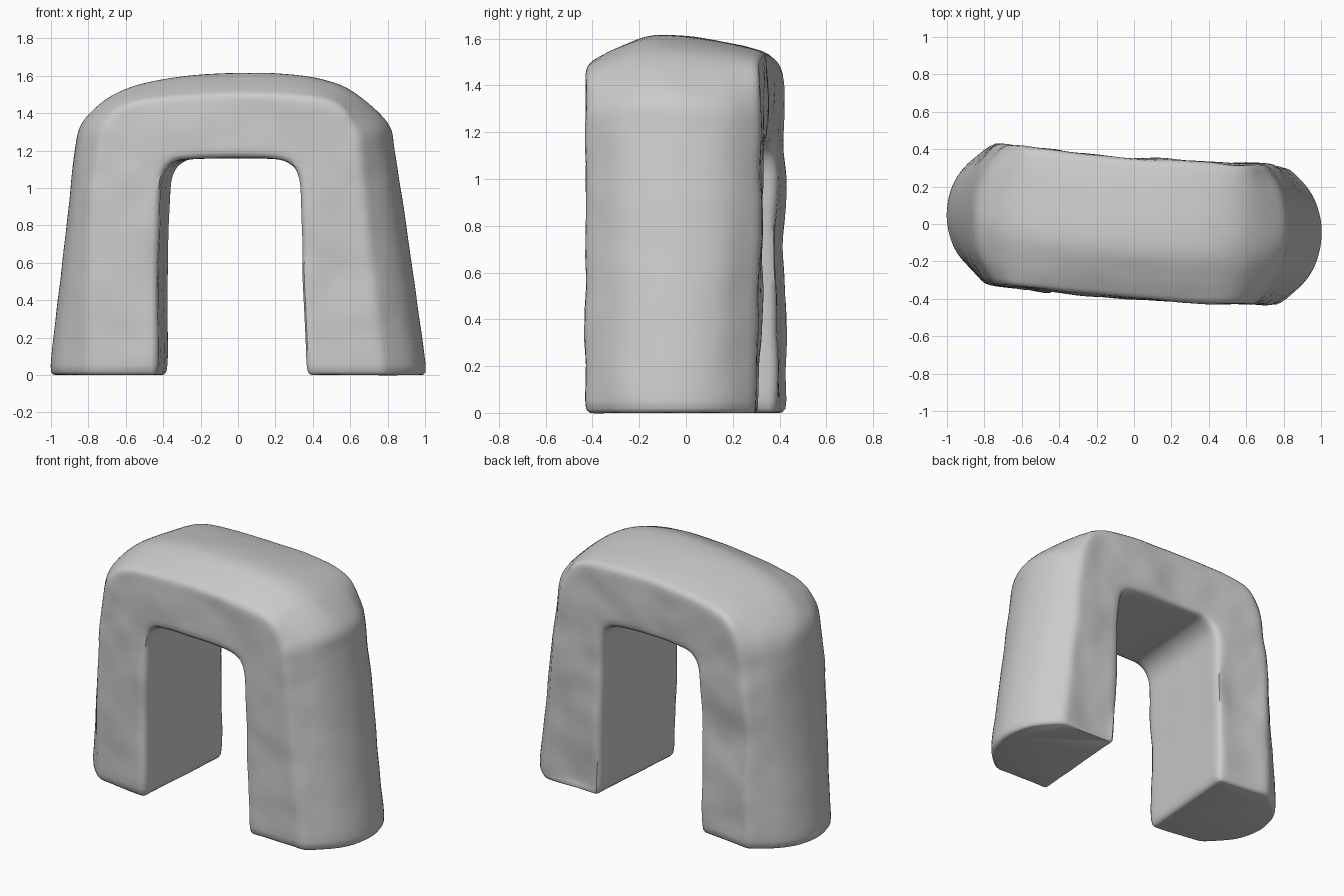
import bpy, bmesh, math
from mathutils import Vector, Matrix, noise

cube = bpy.data.objects.get("Cube")
if cube:
    bpy.data.objects.remove(cube)

# Stations from one foot over the crown to the other: inner edge, shoulder edge, outer ridge (x, z)
stations = [((-.4, 0), (-.78, 0), (-1.012, 0)),
            ((-.4, .5), (-.775, .5), (-.955, .5)),
            ((-.39, .9), (-.77, .9), (-.905, .9)),
            ((-.375, 1.06), (-.74, 1.15), (-.88, 1.17)),
            ((-.31, 1.14), (-.69, 1.35), (-.81, 1.38)),
            ((-.2, 1.155), (-.52, 1.46), (-.53, 1.555)),
            ((0, 1.16), (0, 1.5), (0, 1.617)),
            ((.2, 1.155), (.5, 1.47), (.51, 1.568)),
            ((.3, 1.13), (.65, 1.32), (.79, 1.37)),
            ((.35, 1.06), (.68, 1.17), (.84, 1.2)),
            ((.365, .9), (.71, .9), (.885, .9)),
            ((.375, .5), (.75, .5), (.945, .5)),
            ((.393, 0), (.805, 0), (1.015, 0))]
DEPTH = .378

# Hollows worn into the stone: centre, radius, depth
hollows = [(Vector((.6, .37, .1)), .25, .035),
           (Vector((-.6, .37, .65)), .2, .03),
           (Vector((.5, -.37, .5)), .18, .015)]


def curve_through(points, steps):
    """Smooth open curve that passes through every point."""
    ends = [2 * points[0] - points[1]] + points + [2 * points[-1] - points[-2]]
    path = []
    for a, b, c, d in zip(ends, ends[1:], ends[2:], ends[3:]):
        for k in range(steps):
            t = k / steps
            path.append(.5 * (2 * b + (c - a) * t + (2 * a - 5 * b + 4 * c - d) * t ** 2
                              + (3 * b - a - 3 * c + d) * t ** 3))
    return path + [points[-1]]


def straight(a, b, steps):
    return [a.lerp(b, k / steps) for k in range(steps)]


def section(inner, shoulder, ridge):
    """Flat inner, front and back faces; the outer face is round on the legs, pitched on the crown."""
    top = min(max((ridge.z - 1.25) / .25, 0), 1)
    back, front = Vector((0, DEPTH, 0)), Vector((0, -DEPTH, 0))
    raised = shoulder + Vector((0, 0, .04 * top))
    fullness = .75 - .18 * top
    shift = Vector((0, -.075 * top, 0))
    outer = [raised + back, raised.lerp(ridge, fullness) + back * .55, ridge + shift,
             shoulder.lerp(ridge, fullness) + front * .55 + shift * .5, shoulder + front]
    return (straight(inner + front, inner + back, 24)
            + straight(inner + back, outer[0], 12)
            + curve_through(outer, 8)[:-1]
            + straight(outer[-1], inner + front, 12))


# Loft the sections into one closed arch
lines = [curve_through([Vector((s[k][0], 0, s[k][1])) for s in stations], 10)
         for k in range(3)]
bm = bmesh.new()
rings = [[bm.verts.new(p) for p in section(*s)] for s in zip(*lines)]
count = len(rings[0])
for a, b in zip(rings, rings[1:]):
    for i in range(count):
        j = (i + 1) % count
        bm.faces.new((a[i], a[j], b[j], b[i]))
feet = [bm.faces.new(rings[0]), bm.faces.new(rings[-1])]
bmesh.ops.recalc_face_normals(bm, faces=bm.faces)
for inset in range(2):
    bmesh.ops.inset_individual(bm, faces=feet, thickness=.02)

# Soften the edges
for step in range(4):
    bmesh.ops.smooth_vert(bm, verts=bm.verts, factor=.5,
                          use_axis_x=True, use_axis_y=True, use_axis_z=True)
bm.normal_update()

# Worn stone: dents mostly on front and back; the arch bows forward and turns slightly
turn = Matrix.Rotation(math.radians(-4.3), 3, 'Z')
placed = []
for v in bm.verts:
    n = v.normal
    rough = .004 + .009 * n.y ** 2
    push = rough * (noise.noise(v.co * 3) + .5 * noise.noise(v.co * 7))
    for centre, radius, depth in hollows:
        push -= depth * n.y ** 2 * math.exp(-((v.co - centre).length / radius) ** 2)
    p = v.co + n * push
    p.y -= .025 * max(0, 1 - (p.x / .75) ** 2)
    placed.append(turn @ p)
for v, p in zip(bm.verts, placed):
    v.co = p

mesh = bpy.data.meshes.new("stone_arch")
bm.to_mesh(mesh)
bm.free()
arch = bpy.data.objects.new("stone_arch", mesh)
bpy.context.collection.objects.link(arch)
bpy.context.view_layer.objects.active = arch
arch.select_set(True)

# Plain grey stone
stone = bpy.data.materials.new("grey_stone")
stone.use_nodes = True
colour = (.6, .6, .6, 1)
stone.diffuse_color = colour
stone.node_tree.nodes["Principled BSDF"].inputs["Base Color"].default_value = colour
mesh.materials.append(stone)
bpy.ops.object.shade_smooth_by_angle(angle=math.radians(50))
